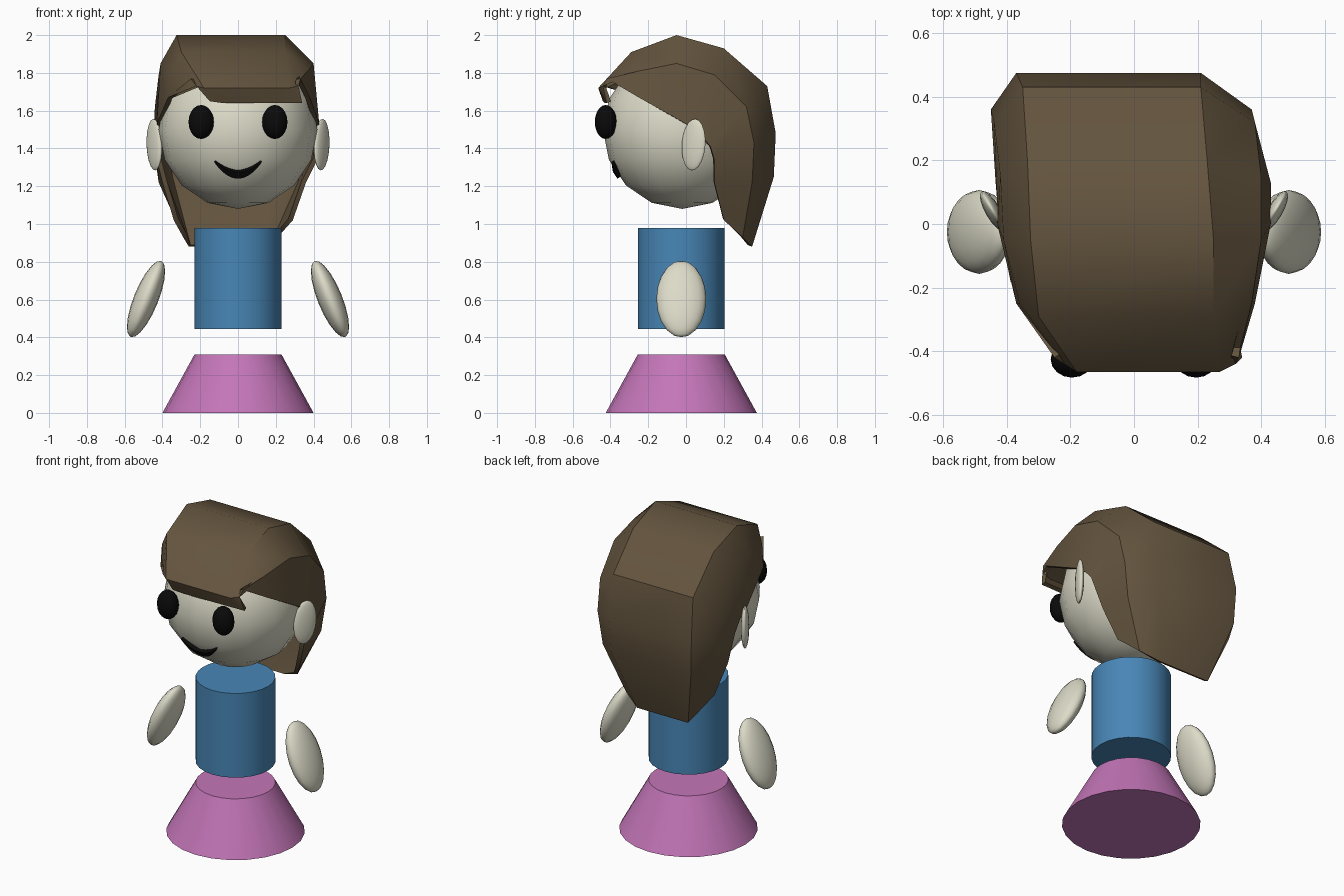
import bpy
from math import radians, sqrt

if "Cube" in bpy.data.objects:
    bpy.data.objects.remove(bpy.data.objects["Cube"])


def material(name, rgb):
    m = bpy.data.materials.new(name)
    m.diffuse_color = (*rgb, 1)
    m.use_nodes = True
    m.node_tree.nodes["Principled BSDF"].inputs["Base Color"].default_value = m.diffuse_color
    return m


SKIN = material("skin", (0.72, 0.71, 0.58))
BROWN = material("brown", (0.125, 0.088, 0.048))
BLACK = material("black", (0.003, 0.003, 0.003))
BLUE = material("blue", (0.065, 0.24, 0.47))
PINK = material("pink", (0.55, 0.18, 0.48))


def finish(name, mat, angle=40):
    ob = bpy.context.object
    ob.name = ob.data.name = name
    ob.data.materials.append(mat)
    bpy.ops.object.shade_smooth_by_angle(angle=radians(angle))
    return ob


def ellipsoid(name, mat, loc, size, rot=(0, 0, 0), seg=16, rings=10):
    bpy.ops.mesh.primitive_uv_sphere_add(segments=seg, ring_count=rings, radius=1,
                                         location=loc, rotation=[radians(a) for a in rot])
    bpy.context.object.scale = size
    return finish(name, mat, 80)


def frustum(name, mat, r1, r2, z0, z1):
    bpy.ops.mesh.primitive_cone_add(vertices=24, radius1=r1, radius2=r2, depth=z1 - z0,
                                    location=(0, -0.025, (z0 + z1) / 2))
    return finish(name, mat)


def shell(name, mat, verts, faces, thickness, angle):
    me = bpy.data.meshes.new(name)
    me.from_pydata(verts, [], faces)
    ob = bpy.data.objects.new(name, me)
    bpy.context.collection.objects.link(ob)
    bpy.ops.object.select_all(action='DESELECT')
    bpy.context.view_layer.objects.active = ob
    ob.select_set(True)
    mod = ob.modifiers.new("thickness", 'SOLIDIFY')
    mod.thickness = thickness
    mod.offset = -1
    bpy.ops.object.modifier_apply(modifier=mod.name)
    return finish(name, mat, angle)


# Skirt and torso
frustum("skirt", PINK, 0.40, 0.23, 0, 0.31)
frustum("torso", BLUE, 0.23, 0.23, 0.445, 0.98)

# Head, then paired arms, ears and eyes
ellipsoid("head", SKIN, (0, -0.02, 1.5), (0.42, 0.42, 0.42), rings=8)
for side, s in (("left", -1), ("right", 1)):
    ellipsoid("arm_" + side, SKIN, (s * 0.487, -0.025, 0.603), (0.065, 0.132, 0.217),
              (0, -s * 22, 0))
    ellipsoid("ear_" + side, SKIN, (s * 0.443, 0.04, 1.42), (0.024, 0.072, 0.137),
              (-5, 0, -s * 30))
    ellipsoid("eye_" + side, BLACK, (s * 0.195, -0.425, 1.54), (0.067, 0.058, 0.09))

# Smiling mouth: a crescent wrapped onto the face
N = 14
verts = []
for i in range(N + 1):
    t = 2 * i / N - 1
    x = 0.125 * t
    for z in (1.24 + 0.085 * t * t, 1.275 + 0.055 * t * t):
        verts.append((x, -0.02 - sqrt(0.43 ** 2 - x * x - (z - 1.5) ** 2), z))
faces = [(2 * i, 2 * i + 2, 2 * i + 3, 2 * i + 1) for i in range(N)]
shell("mouth", BLACK, verts, faces, 0.03, 40)

# Hair sections, front to back over the crown:
# ridge (y, z, x left, x right), shoulder (x left, x right, y, z), rim (same)
rows = [
    (-0.465, 1.72, -0.18, 0.27, -0.22, 0.32, -0.44, 1.73, -0.25, 0.33, -0.42, 1.77),
    (-0.29, 1.91, -0.30, 0.25, -0.36, 0.37, -0.25, 1.81, -0.37, 0.38, -0.25, 1.67),
    (-0.05, 2.00, -0.325, 0.25, -0.41, 0.40, -0.05, 1.85, -0.43, 0.43, 0.00, 1.53),
    (0.20, 1.93, -0.335, 0.23, -0.42, 0.40, 0.15, 1.79, -0.43, 0.43, 0.07, 1.48),
    (0.43, 1.73, -0.35, 0.21, -0.44, 0.38, 0.32, 1.62, -0.435, 0.43, 0.13, 1.41),
    (0.475, 1.48, -0.37, 0.21, -0.45, 0.37, 0.36, 1.43, -0.43, 0.42, 0.15, 1.34),
    (0.465, 1.25, -0.36, 0.20, -0.42, 0.34, 0.35, 1.22, -0.40, 0.36, 0.15, 1.22),
    (0.35, 0.88, -0.26, 0.10, -0.29, 0.21, 0.30, 0.93, -0.34, 0.29, 0.20, 1.02),
]
verts, faces = [], []
for y, z, xl, xr, ml, mr, my, mz, el, er, ey, ez in rows:
    verts += [(el, ey, ez), (ml, my, mz), (xl, y, z),
              (xr, y, z), (mr, my, mz), (er, ey, ez)]
for r in range(len(rows) - 1):
    for c in range(5):
        a = 6 * r + c
        faces.append((a, a + 1, a + 7, a + 6))
# Fringe hanging over the forehead
f = len(verts)
verts += [(-0.15, -0.44, 1.65), (-0.08, -0.43, 1.64), (0.34, -0.42, 1.64)]
faces += [(f + 1, f + 2, 3, 2), (f, f + 1, 2, 1), (f + 2, 4, 3)]
shell("hair", BROWN, verts, faces, 0.025, 38)
